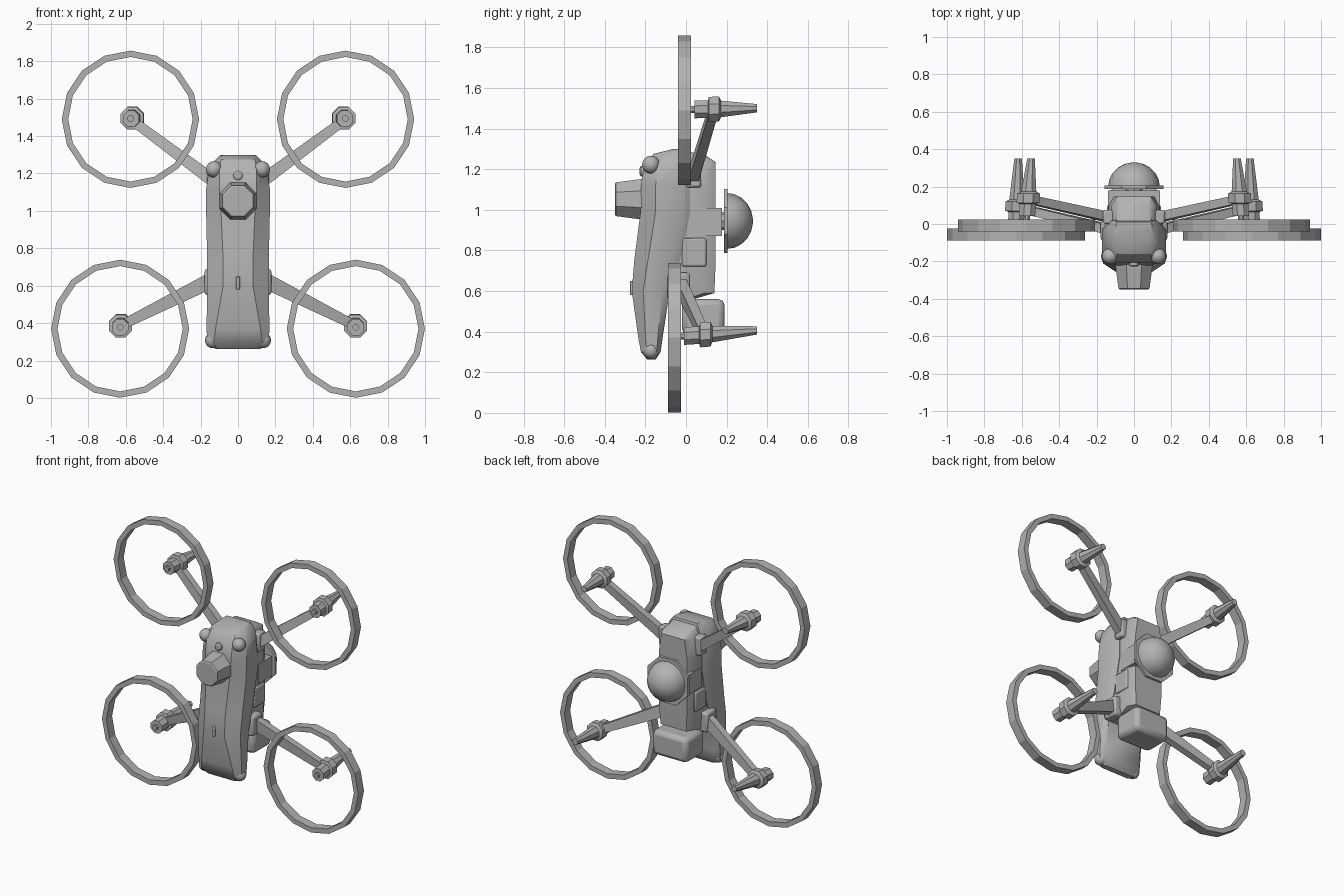
import bpy, bmesh, math
from mathutils import Vector

if "Cube" in bpy.data.objects:
    bpy.data.objects.remove(bpy.data.objects["Cube"])

grey = bpy.data.materials.new("mid_grey")
grey.diffuse_color = (0.45, 0.45, 0.45, 1)
grey.use_nodes = True
grey.node_tree.nodes["Principled BSDF"].inputs["Base Color"].default_value = grey.diffuse_color


def finish(name, bm, mirror=False, bevel=0, smooth=30):
    bmesh.ops.recalc_face_normals(bm, faces=bm.faces)
    me = bpy.data.meshes.new(name)
    bm.to_mesh(me)
    bm.free()
    me.materials.append(grey)
    ob = bpy.data.objects.new(name, me)
    bpy.context.collection.objects.link(ob)
    if bevel:
        b = ob.modifiers.new("bevel", 'BEVEL')
        b.width, b.segments = bevel, 2
    if mirror:
        ob.modifiers.new("mirror", 'MIRROR').use_mirror_merge = False
    if smooth:
        bpy.ops.object.select_all(action='DESELECT')
        ob.select_set(True)
        bpy.context.view_layer.objects.active = ob
        bpy.ops.object.shade_smooth_by_angle(angle=math.radians(smooth))
    return ob


def skin(bm, rings, caps=True, loop=False):
    """Join equal-length rings of points into a surface."""
    vs = [[bm.verts.new(p) for p in r] for r in rings]
    n = len(vs[0])
    pairs = list(zip(vs, vs[1:])) + ([(vs[-1], vs[0])] if loop else [])
    for a, b in pairs:
        for i in range(n):
            j = (i + 1) % n
            bm.faces.new((a[i], a[j], b[j], b[i]))
    if caps and not loop:
        bm.faces.new(vs[0])
        bm.faces.new(vs[-1])


def lathe(name, centre, profile, n=8, loop=False, tilt=(0, 0), turn=0.0, **kw):
    """Turn (radius, y) points about the y axis; tilt shears x and z along y."""
    cx, cz = centre
    rings = []
    for r, y in profile:
        ox, oz = cx + tilt[0] * max(y, 0), cz + tilt[1] * max(y, 0)
        rings.append([(ox + r * math.cos(turn + math.tau * i / n), y,
                       oz + r * math.sin(turn + math.tau * i / n)) for i in range(n)])
    bm = bmesh.new()
    skin(bm, rings, loop=loop)
    return finish(name, bm, **kw)


def hull(name, sections, cf, cb, **kw):
    """Loft chamfered sections (z, y_front, y_back, half_width, front_half, back_half)."""
    rings = []
    for z, yf, yb, w, fw, bw in sections:
        d = yb - yf
        half = [(fw, yf), (w, yf + cf * d), (w, yb - cb * d), (bw, yb)]
        rings.append([(x, y, z) for x, y in half] + [(-x, y, z) for x, y in reversed(half)])
    bm = bmesh.new()
    skin(bm, rings)
    return finish(name, bm, **kw)


def box(name, lo, hi, **kw):
    bm = bmesh.new()
    skin(bm, [[(lo[0], lo[1], z), (hi[0], lo[1], z), (hi[0], hi[1], z), (lo[0], hi[1], z)]
              for z in (lo[2], hi[2])])
    return finish(name, bm, **kw)


def beam(name, a, b, wa, wb, ta, tb):
    """Tapered arm from a to b; w is the width seen from the front, t the depth."""
    a, b = Vector(a), Vector(b)
    d = (b - a).normalized()
    side = d.cross(Vector((0, 1, 0))).normalized()
    up = side.cross(d)
    bm = bmesh.new()
    skin(bm, [[p + side * sx * w / 2 + up * sy * t / 2
               for sx, sy in ((-1, -1), (1, -1), (1, 1), (-1, 1))]
              for p, w, t in ((a, wa, ta), (b, wb, tb))])
    return finish(name, bm, mirror=True, smooth=0)


def ball(name, c, r, mirror=False):
    bm = bmesh.new()
    bmesh.ops.create_uvsphere(bm, u_segments=12, v_segments=8, radius=r)
    bmesh.ops.translate(bm, verts=bm.verts, vec=c)
    return finish(name, bm, mirror=mirror)


# Front shell of the body
hull("front_body", [
    (0.262, -0.19, -0.15, 0.12, 0.10, 0.10),
    (0.30, -0.222, -0.125, 0.165, 0.13, 0.13),
    (0.37, -0.235, -0.115, 0.168, 0.12, 0.14),
    (0.60, -0.267, -0.08, 0.165, 0.08, 0.14),
    (0.75, -0.255, -0.03, 0.165, 0.08, 0.14),
    (0.98, -0.225, 0.02, 0.17, 0.09, 0.14),
    (1.12, -0.222, 0.02, 0.17, 0.10, 0.14),
    (1.22, -0.205, 0.02, 0.155, 0.10, 0.13),
    (1.275, -0.16, 0.02, 0.12, 0.09, 0.11),
    (1.30, -0.06, 0.01, 0.095, 0.08, 0.09)], 0.3, 0.2, smooth=35)

# Rear shell
hull("rear_body", [
    (0.555, -0.12, 0.02, 0.12, 0.10, 0.09),
    (0.59, -0.12, 0.14, 0.132, 0.12, 0.10),
    (0.75, -0.12, 0.146, 0.135, 0.12, 0.11),
    (1.10, -0.10, 0.146, 0.135, 0.12, 0.11),
    (1.235, -0.10, 0.146, 0.12, 0.10, 0.09),
    (1.265, -0.10, 0.10, 0.095, 0.09, 0.08),
    (1.295, -0.08, -0.02, 0.09, 0.08, 0.08)], 0.2, 0.2, smooth=35)

# Raised side panels, front ridge and arm brackets
box("side_panel", (0.125, -0.02, 0.72), (0.145, 0.10, 0.86), mirror=True, bevel=0.01)
box("front_ridge", (-0.01, -0.275, 0.58), (0.01, -0.25, 0.65), bevel=0.004)
box("upper_bracket", (0.10, 0.0, 1.11), (0.165, 0.075, 1.24), mirror=True, bevel=0.012)
box("lower_bracket", (0.11, -0.09, 0.55), (0.178, 0.02, 0.69), mirror=True, bevel=0.015)

# Front camera and sensors
lathe("camera_snout", (0, 1.052), [(0.11, -0.19), (0.105, -0.24), (0.09, -0.345), (0.082, -0.35)],
      turn=math.pi / 8, smooth=0)
lathe("front_sensor", (0, 1.19), [(0.026, -0.20), (0.026, -0.222), (0.016, -0.228)], n=12)
ball("upper_sensor", (0.128, -0.172, 1.222), 0.044, True)
ball("lower_sensor", (0.135, -0.172, 0.308), 0.042, True)

# Rear dome on its mount
box("dome_mount", (-0.14, 0.03, 0.872), (0.14, 0.178, 1.01), smooth=0)
lathe("dome_neck", (0, 0.945), [(0.045, 0.17), (0.045, 0.19)])
lathe("dome_plate", (0, 0.945), [(0.17, 0.186), (0.17, 0.205)], turn=math.pi / 8, smooth=0)
lathe("dome", (0, 0.945), [(0.138 * math.cos(t), 0.20 + 0.13 * math.sin(t))
                           for t in (0, 0.3, 0.6, 0.9, 1.2, 1.5)], n=16, smooth=40)

# Battery block under the rear
box("battery_block", (-0.135, -0.02, 0.385), (0.135, 0.19, 0.56), bevel=0.03)

# Rotor units: arm, motor and guard ring, upper and lower pairs
beam("upper_arm", (0.13, 0.035, 1.16), (0.575, 0.135, 1.49), 0.07, 0.05, 0.05, 0.045)
beam("lower_arm", (0.13, -0.03, 0.635), (0.63, 0.09, 0.385), 0.085, 0.05, 0.05, 0.045)

for name, c, y0, disc, radius, ring_z, ring_y, tilt in (
        ("upper", (0.575, 1.493), 0.022, 0.108, 0.367, 1.49, -0.04, (-0.07, 0.02)),
        ("lower", (0.63, 0.378), -0.03, 0.065, 0.369, 0.37, -0.088, (-0.03, 0.08))):
    lathe(name + "_motor", c, [(0.018, y0), (0.018, y0 + 0.02), (0.047, y0 + 0.02),
                               (0.047, disc), (0.066, disc + 0.005), (0.066, disc + 0.055),
                               (0.044, disc + 0.065), (0.022, 0.35)],
          tilt=tilt, turn=math.pi / 8, mirror=True, smooth=35)
    inner = radius - 0.034
    lathe(name + "_guard_ring", (c[0], ring_z),
          [(radius, ring_y), (radius, ring_y + 0.064), (inner, ring_y + 0.064), (inner, ring_y)],
          n=16, loop=True, mirror=True, smooth=0)
